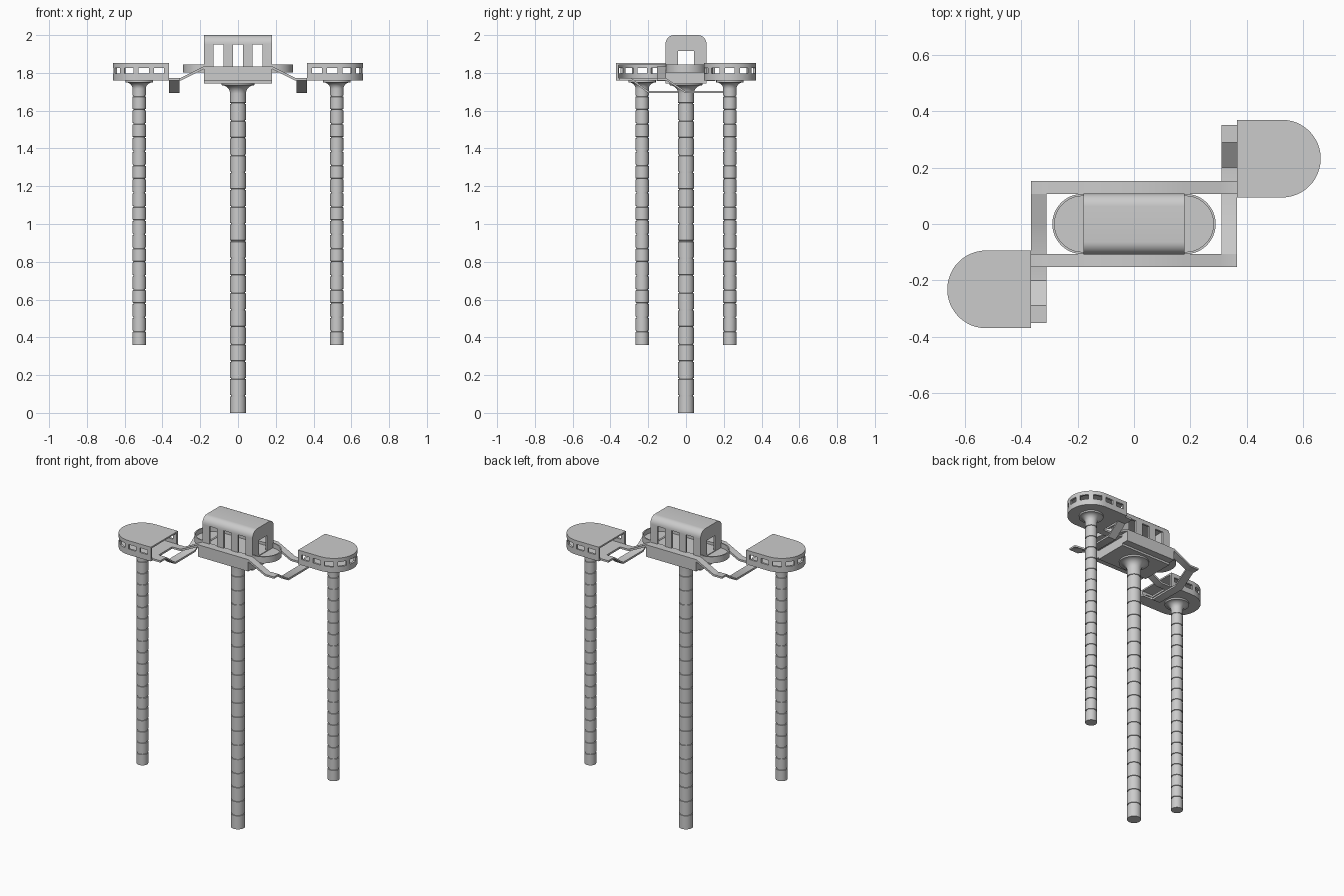
import bpy, bmesh
from math import sin, cos, pi

if "Cube" in bpy.data.objects:
    bpy.data.objects.remove(bpy.data.objects["Cube"])


def finish(name, bm, smooth=True):
    bmesh.ops.recalc_face_normals(bm, faces=bm.faces)
    me = bpy.data.meshes.new(name)
    bm.to_mesh(me)
    bm.free()
    ob = bpy.data.objects.new(name, me)
    bpy.context.collection.objects.link(ob)
    if smooth:
        smooth_by_angle(ob)
    return ob


def activate(ob):
    bpy.ops.object.select_all(action='DESELECT')
    ob.select_set(True)
    bpy.context.view_layer.objects.active = ob


def smooth_by_angle(ob):
    activate(ob)
    bpy.ops.object.shade_smooth_by_angle(angle=0.6)


def prism(name, pts, a, b, axis='z'):
    """Extrude a 2D outline between a and b along an axis."""
    put = {'x': lambda u, v, t: (t, u, v),
           'y': lambda u, v, t: (u, t, v),
           'z': lambda u, v, t: (u, v, t)}[axis]
    bm = bmesh.new()
    lo = [bm.verts.new(put(u, v, a)) for u, v in pts]
    hi = [bm.verts.new(put(u, v, b)) for u, v in pts]
    bm.faces.new(lo)
    bm.faces.new(hi)
    n = len(pts)
    for i in range(n):
        j = (i + 1) % n
        bm.faces.new((lo[i], lo[j], hi[j], hi[i]))
    return finish(name, bm)


def rect(u0, u1, v0, v1):
    return [(u0, v0), (u1, v0), (u1, v1), (u0, v1)]


def box(name, x0, x1, y0, y1, z0, z1):
    return prism(name, rect(x0, x1, y0, y1), z0, z1)


def d_shape(x0, xc, yc, r, n=24):
    """Flat at x0, half circle round (xc, yc)."""
    arc = [(xc + r * cos(pi * i / n - pi / 2), yc + r * sin(pi * i / n - pi / 2))
           for i in range(n + 1)]
    return [(x0, yc - r)] + arc + [(x0, yc + r)]


def arch(h, z0, z1, r, n=8):
    """Upright outline with rounded top corners."""
    pts = [(-h, z0), (h, z0)]
    for cx, start in ((h - r, 0), (r - h, pi / 2)):
        pts += [(cx + r * cos(start + pi / 2 * i / n),
                 z1 - r + r * sin(start + pi / 2 * i / n)) for i in range(n + 1)]
    return pts


def cut(ob, cutter):
    cutter.hide_render = True
    m = ob.modifiers.new('cut', 'BOOLEAN')
    m.operation, m.solver, m.object = 'DIFFERENCE', 'EXACT', cutter
    activate(ob)
    bpy.ops.object.modifier_apply(modifier=m.name)
    bpy.data.objects.remove(cutter)


def lathe(name, profile, x=0, y=0, n=32):
    bm = bmesh.new()
    rings = [[bm.verts.new((x + r * cos(2 * pi * k / n), y + r * sin(2 * pi * k / n), z))
              for k in range(n)] for r, z in profile]
    for lo, hi in zip(rings, rings[1:]):
        for k in range(n):
            j = (k + 1) % n
            bm.faces.new((lo[k], lo[j], hi[j], hi[k]))
    bm.faces.new(rings[0])
    bm.faces.new(rings[-1])
    return finish(name, bm)


def column(name, x, y, r, z0, step, count, neck, top, r_top):
    """Shaft with thin grooves and a flared capital."""
    prof = [(r, z0)]
    for i in range(1, count + 1):
        z = z0 + step * i
        prof += [(r, z - .004), (r - .004, z - .003), (r - .004, z + .003), (r, z + .004)]
    lip = .012
    for i in range(9):
        a = pi / 2 * i / 8
        prof.append((r + (r_top - r) * (1 - cos(a)), neck + (top - lip - neck) * sin(a)))
    prof.append((r_top, top))
    return lathe(name, prof, x, y)


def turned_copy(ob):
    """Second copy, half a turn round the centre."""
    c = ob.copy()
    c.name = ob.name.replace('right', 'left').replace('front', 'back')
    c.rotation_euler.z = pi
    bpy.context.collection.objects.link(c)


# Central column and base block
column('central_column', 0, 0, .042, 0, .091, 18, 1.69, 1.747, .088)
box('cabin_base', -.18, .18, -.108, .108, 1.745, 1.818)

# Cabin: hollow with rounded roof, side windows and end doors
cabin = prism('cabin', arch(.108, 1.81, 2.0, .045), -.18, .18, 'x')
cut(cabin, prism('hollow', arch(.096, 1.8, 1.988, .035), -.168, .168, 'x'))
for cx in (-.103, 0, .103):
    cut(cabin, box('window', cx - .027, cx + .027, -.2, .2, 1.835, 1.95))
cut(cabin, box('door', -.3, .3, -.042, .042, 1.82, 1.917))
smooth_by_angle(cabin)

# Half-round balconies at both cabin ends
balcony = prism('right_balcony', d_shape(.18, .183, 0, .107), 1.803, 1.845)
cut(balcony, prism('hollow', d_shape(.1, .183, 0, .099), 1.815, 1.9))
smooth_by_angle(balcony)
turned_copy(balcony)

# Walkways along the cabin sides, sloping down at both ends
half_top = [(.18, 1.835), (.305, 1.772), (.365, 1.772)]
half_low = [(.365, 1.76), (.302, 1.76), (.18, 1.82), (.18, 1.758)]
right = half_top + half_low
walk = prism('front_walkway', right + [(-x, z) for x, z in reversed(right)],
             -.153, -.107, 'y')
turned_copy(walk)

# Dipping link walkways leading to the pods
path = [(-.153, 1.772), (-.105, 1.772), (-.005, 1.705), (.2, 1.705),
        (.29, 1.772), (.352, 1.772)]
link = prism('right_link_walkway', path + [(y, z - .012) for y, z in reversed(path)],
             .31, .365, 'x')
turned_copy(link)

# Side pods: D-shaped shells, open on the flat side, with a band of windows
PX, PY, R = .525, .232, .138
pod = prism('right_pod', d_shape(.365, PX, PY, R), 1.76, 1.852)
cut(pod, prism('hollow', d_shape(.3, PX, PY, R - .013), 1.772, 1.842))
for i in range(-4, 5):
    s = .081 * i
    a = s / R
    if abs(a) < pi / 2:
        w = box('window', R - .05, R + .05, -.026, .026, 1.797, 1.827)
        w.location = (PX, PY, 0)
        w.rotation_euler.z = a
    else:
        x = PX - (abs(s) - R * pi / 2)
        y = PY + R * (1 if s > 0 else -1)
        w = box('window', x - .027, x + .027, y - .05, y + .05, 1.797, 1.827)
    cut(pod, w)
smooth_by_angle(pod)
turned_copy(pod)

# Side columns
turned_copy(column('right_column', PX - .002, PY, .035, .36, .0732, 18, 1.715, 1.762, .072))
